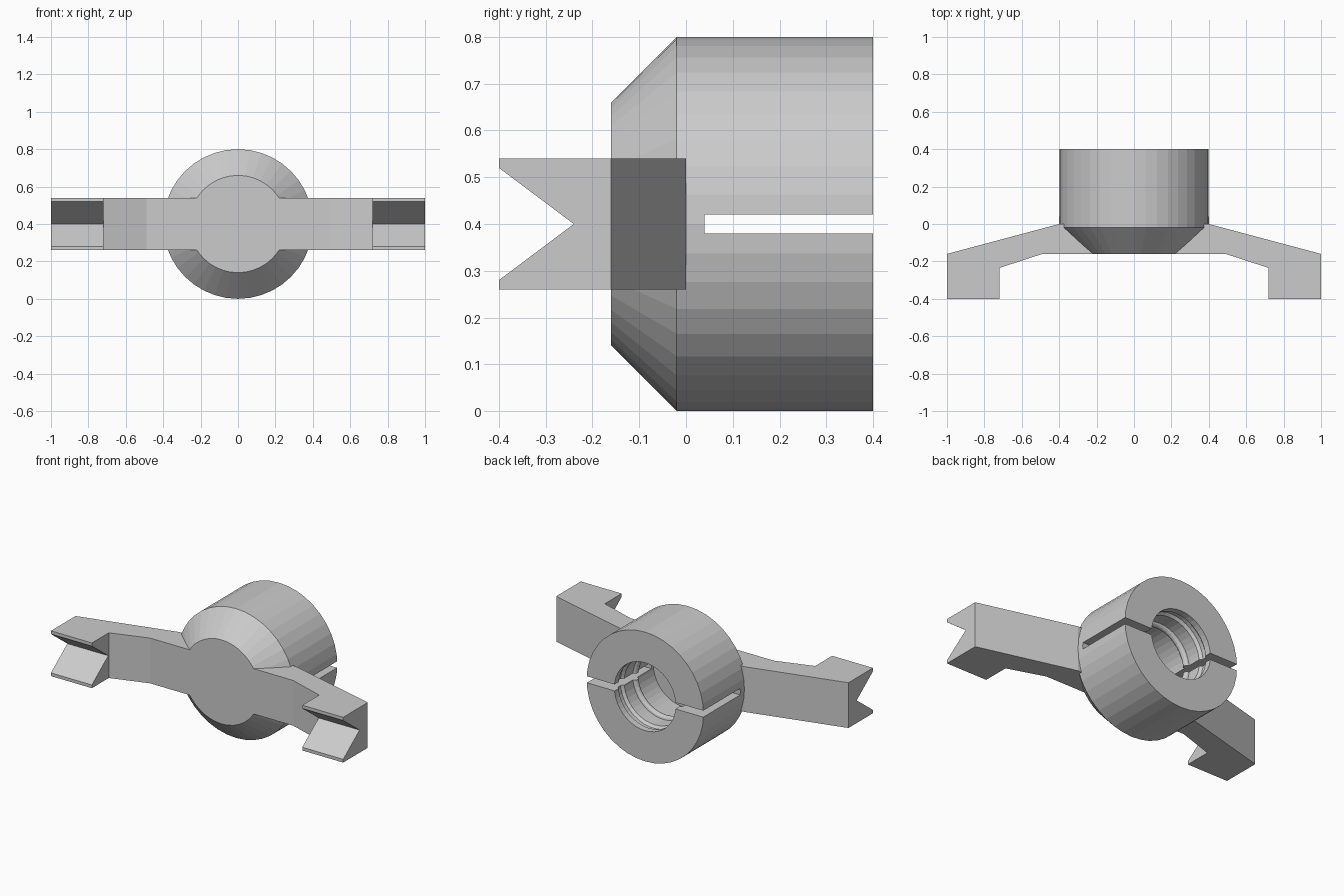
import bpy, bmesh, math

if "Cube" in bpy.data.objects:
    bpy.data.objects.remove(bpy.data.objects["Cube"])

SIDES = 40
CZ = 0.4


def finish(name, bm):
    bmesh.ops.remove_doubles(bm, verts=bm.verts, dist=1e-5)
    bmesh.ops.recalc_face_normals(bm, faces=bm.faces)
    me = bpy.data.meshes.new(name)
    bm.to_mesh(me)
    bm.free()
    ob = bpy.data.objects.new(name, me)
    bpy.context.collection.objects.link(ob)
    return ob


def lathe(name, profile):
    """Revolve (radius, y) points about the y axis through z = CZ."""
    bm = bmesh.new()
    rings = []
    for r, y in profile:
        rings.append([bm.verts.new((r * math.cos(2 * math.pi * i / SIDES), y,
                                    CZ + r * math.sin(2 * math.pi * i / SIDES)))
                      for i in range(SIDES)])
    for a, b in zip(rings, rings[1:]):
        for i in range(SIDES):
            j = (i + 1) % SIDES
            bm.faces.new((a[i], a[j], b[j], b[i]))
    bm.faces.new(rings[0])
    bm.faces.new(rings[-1])
    return finish(name, bm)


def prism(name, pts, shift):
    """Extrude a closed outline of 3D points along shift."""
    bm = bmesh.new()
    face = bm.faces.new([bm.verts.new(p) for p in pts])
    ext = bmesh.ops.extrude_face_region(bm, geom=[face])
    bmesh.ops.translate(bm, vec=shift,
                        verts=[v for v in ext["geom"] if isinstance(v, bmesh.types.BMVert)])
    return finish(name, bm)


def boolean(target, tool, op):
    mod = target.modifiers.new(op, "BOOLEAN")
    mod.operation, mod.object, mod.solver = op, tool, "EXACT"
    bpy.context.view_layer.objects.active = target
    bpy.ops.object.modifier_apply(modifier=mod.name)
    bpy.data.objects.remove(tool)


# Socket: chamfered front, hollow back with a shallow groove and a retaining bead
bead = [(0.21 - 0.02 * math.sin(math.pi * k / 6), 0.20 - 0.02 * math.cos(math.pi * k / 6) * -1)
        for k in range(6, -1, -1)]
bead.sort(key=lambda p: -p[1])
socket = lathe("socket", [(0.26, -0.16), (0.4, -0.02), (0.4, 0.4), (0.21, 0.4),
                          (0.21, 0.36), (0.225, 0.345), (0.225, 0.32), (0.21, 0.305)]
               + bead + [(0.21, 0.02)])

# Clamping slit across the socket
slit = prism("slit_cutter", [(-0.5, 0.04, 0.38), (-0.5, 0.5, 0.38),
                             (-0.5, 0.5, 0.42), (-0.5, 0.04, 0.42)], (1, 0, 0))
boolean(socket, slit, "DIFFERENCE")

# Swept crossbar with forward feet
half = [(0.4, 0), (1, -0.16), (1, -0.4), (0.72, -0.4), (0.72, -0.235), (0.49, -0.16)]
outline = half + [(-x, y) for x, y in reversed(half)]
crossbar = prism("crossbar", [(x, y, 0.26) for x, y in outline], (0, 0, 0.28))

# V notches in the feet
for x in (-1.1, 0.72):
    notch = prism("notch_cutter", [(x, -0.24, 0.4), (x, -0.48, 0.22), (x, -0.48, 0.58)],
                  (0.38, 0, 0))
    boolean(crossbar, notch, "DIFFERENCE")

boolean(socket, crossbar, "UNION")
socket.name = "socket_with_arms"
